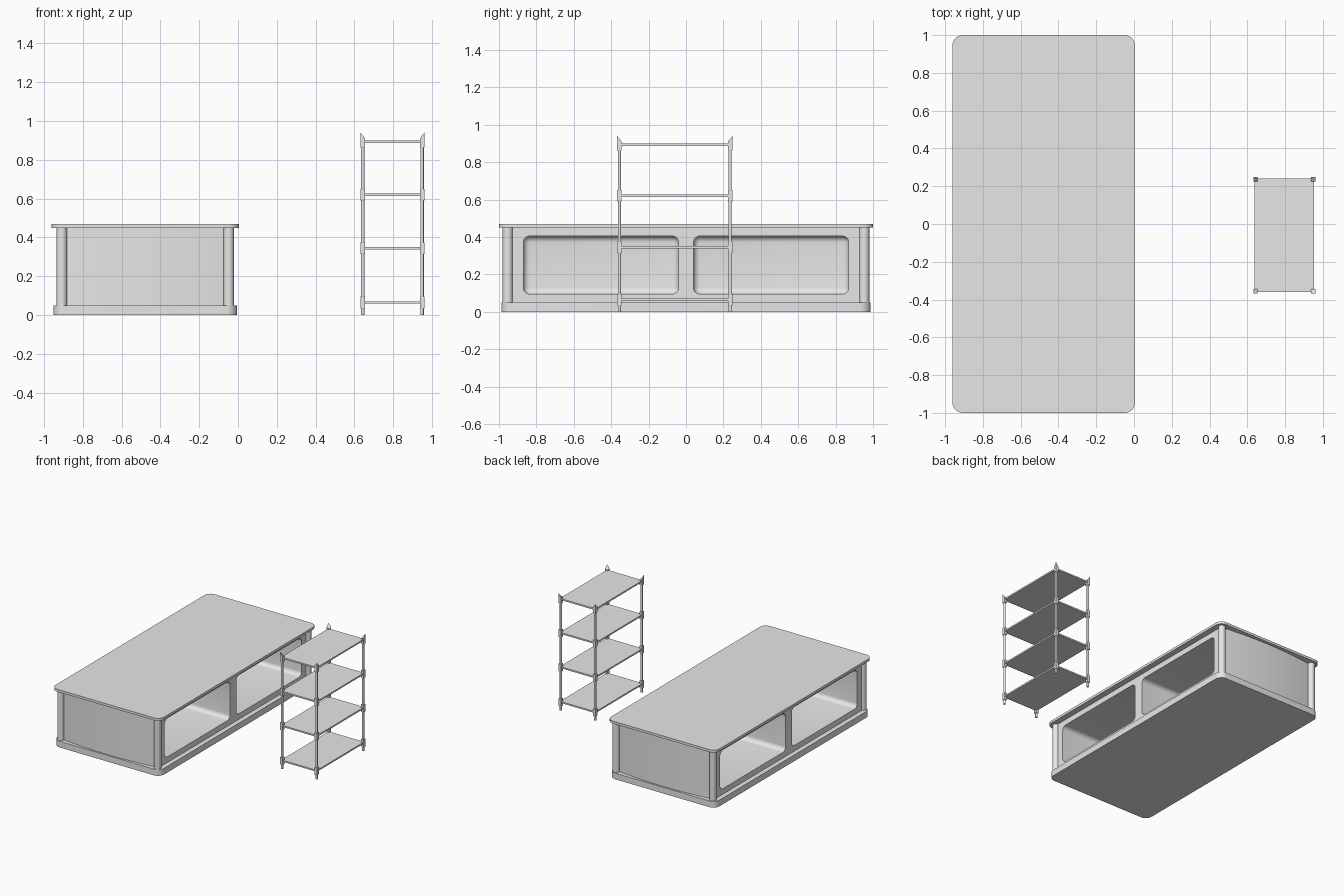
import bpy, bmesh, math
from mathutils import Vector

cube = bpy.data.objects.get("Cube")
if cube:
    bpy.data.objects.remove(cube, do_unlink=True)

grey = bpy.data.materials.new("light_grey")
grey.use_nodes = True
grey.diffuse_color = (0.8, 0.8, 0.8, 1)
grey.node_tree.nodes["Principled BSDF"].inputs["Base Color"].default_value = (0.8, 0.8, 0.8, 1)


def finish(bm, name, smooth=True):
    bmesh.ops.recalc_face_normals(bm, faces=bm.faces)
    mesh = bpy.data.meshes.new(name)
    bm.to_mesh(mesh)
    bm.free()
    mesh.materials.append(grey)
    ob = bpy.data.objects.new(name, mesh)
    bpy.context.collection.objects.link(ob)
    if smooth:
        shade(ob)
    return ob


def shade(ob):
    bpy.ops.object.select_all(action="DESELECT")
    ob.select_set(True)
    bpy.context.view_layer.objects.active = ob
    bpy.ops.object.shade_smooth_by_angle(angle=math.radians(35))


def prism(bm, outline, z0, z1):
    """Extrude a closed xy outline from z0 to z1."""
    face = bm.faces.new([bm.verts.new((x, y, z0)) for x, y in outline])
    res = bmesh.ops.extrude_face_region(bm, geom=[face])
    top = [v for v in res["geom"] if isinstance(v, bmesh.types.BMVert)]
    bmesh.ops.translate(bm, verts=top, vec=(0, 0, z1 - z0))


def rounded(cx, hx, hy, r, n=8):
    """Rounded rectangle outline."""
    pts = []
    for q, (sx, sy) in enumerate([(1, 1), (-1, 1), (-1, -1), (1, -1)]):
        for i in range(n + 1):
            a = math.pi / 2 * (q + i / n)
            pts.append((cx + sx * (hx - r) + r * math.cos(a),
                        sy * (hy - r) + r * math.sin(a)))
    return pts


def box(bm, lo, hi):
    lo, hi = Vector(lo), Vector(hi)
    verts = bmesh.ops.create_cube(bm, size=1)["verts"]
    for v in verts:
        v.co = (lo + hi) / 2 + v.co * (hi - lo)
    return verts


def cylinder(bm, x, y, z0, z1, r, n):
    prism(bm, [(x + r * math.cos(2 * math.pi * i / n),
                y + r * math.sin(2 * math.pi * i / n)) for i in range(n)], z0, z1)


# Bench: base plinth and top slab
CX = -0.478
for name, hx, hy, z0, z1 in [("bench_base", 0.473, 0.987, 0, 0.05),
                             ("bench_top", 0.483, 1.0, 0.45, 0.47)]:
    bm = bmesh.new()
    prism(bm, rounded(CX, hx, hy, 0.055), z0, z1)
    finish(bm, name)

# Bench body with gently bowed ends
bm = bmesh.new()
HX, N = 0.435, 16
bow = [(HX * (1 - 2 * i / N), 0.945 + 0.03 * (1 - (1 - 2 * i / N) ** 2)) for i in range(N + 1)]
outline = [(CX + x, y) for x, y in bow] + [(CX - x, -y) for x, y in bow]
prism(bm, outline, 0.05, 0.45)
body = finish(bm, "bench_body", False)

# Four open compartments, two on each long side
for side in (-1, 1):
    for end in (-1, 1):
        bm = bmesh.new()
        xs = sorted([CX + side * 0.015, CX + side * 0.6])
        ys = sorted([end * 0.04, end * 0.87])
        box(bm, (xs[0], ys[0], 0.095), (xs[1], ys[1], 0.405))
        bmesh.ops.bevel(bm, geom=bm.edges[:], offset=0.035, segments=6,
                        profile=0.5, affect="EDGES")
        cutter = finish(bm, "compartment_cutter", False)
        cutter.hide_render = True
        mod = body.modifiers.new("compartment", "BOOLEAN")
        mod.operation, mod.solver, mod.object = "DIFFERENCE", "EXACT", cutter
        bpy.context.view_layer.objects.active = body
        bpy.ops.object.modifier_apply(modifier=mod.name)
        bpy.data.objects.remove(cutter, do_unlink=True)
shade(body)

# Round corner posts of the bench
bm = bmesh.new()
for sx in (-1, 1):
    for sy in (-1, 1):
        cylinder(bm, CX + sx * 0.43, sy * 0.953, 0.05, 0.45, 0.027, 24)
finish(bm, "bench_corner_posts")

# Shelf rack: four thin boards
LEVELS = (0.065, 0.345, 0.62, 0.893)
RX, RY, HALF_X, HALF_Y = 0.796, -0.06, 0.153, 0.296
for i, z in enumerate(LEVELS):
    bm = bmesh.new()
    box(bm, (RX - HALF_X - 0.005, RY - HALF_Y - 0.004, z - 0.006),
        (RX + HALF_X + 0.005, RY + HALF_Y + 0.004, z + 0.006))
    finish(bm, f"rack_shelf_{i + 1}", False)

# Rack uprights, with a collar at each board and a slanted pointed tip
for sx in (-1, 1):
    for sy in (-1, 1):
        x, y = RX + sx * HALF_X, RY + sy * HALF_Y
        bm = bmesh.new()
        cylinder(bm, x, y, 0, 0.9, 0.0085, 12)
        for z in LEVELS:
            top = z + 0.012 if z == LEVELS[-1] else z + 0.03
            verts = box(bm, (x - 0.011, y - 0.012, z - 0.03), (x + 0.011, y + 0.012, top))
            if z == LEVELS[-1]:
                for v in verts:
                    if v.co.z > z:
                        outer = ((v.co.x - x) * sx > 0) + ((v.co.y - y) * sy > 0)
                        v.co.z += (0, 0.006, 0.035)[outer]
        finish(bm, f"rack_{'left' if sx > 0 else 'right'}_{'back' if sy > 0 else 'front'}_upright")
